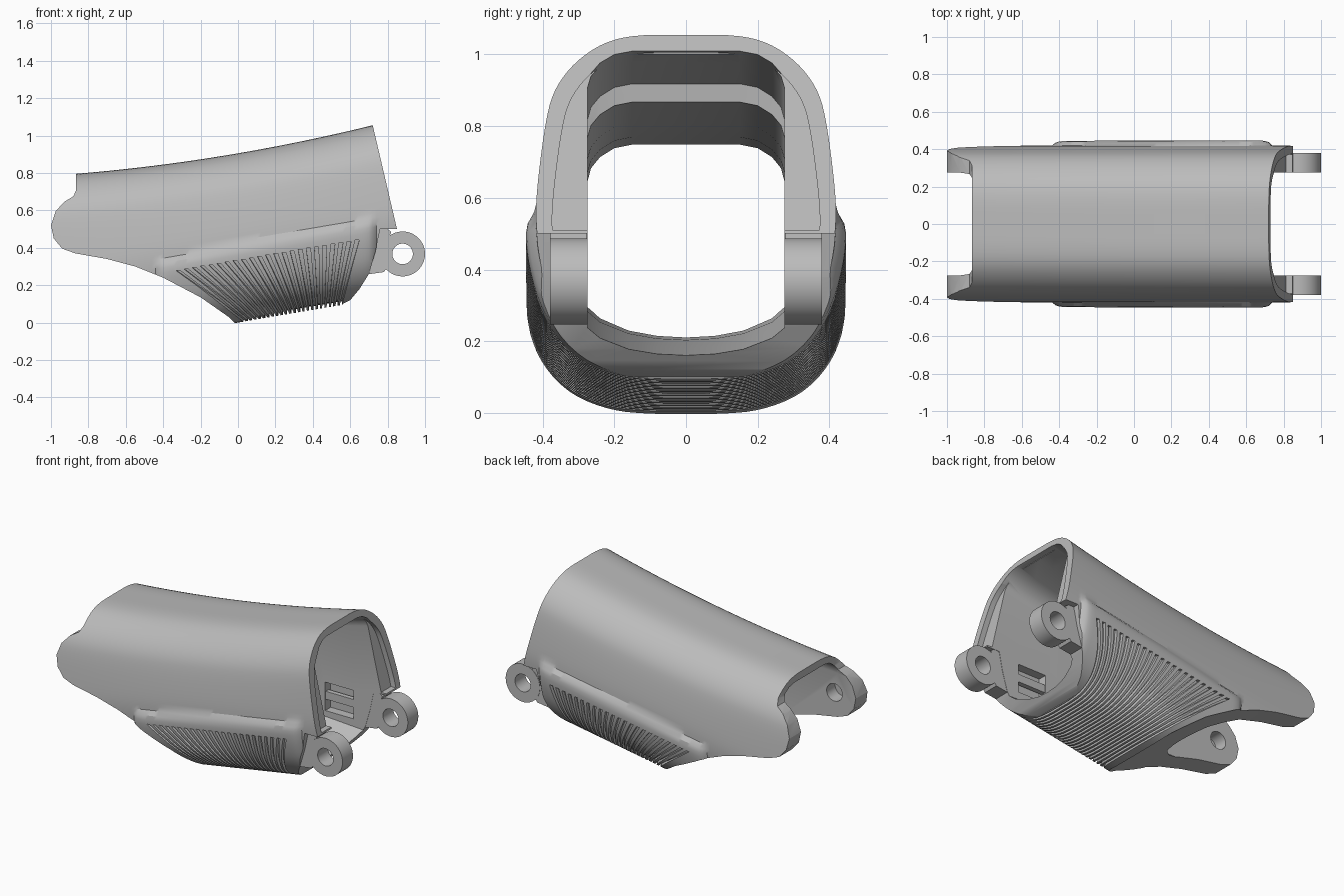
import bpy, bmesh, math
from mathutils import Vector

if "Cube" in bpy.data.objects:
    bpy.data.objects.remove(bpy.data.objects["Cube"])

grey = bpy.data.materials.new("light grey plastic")
grey.use_nodes = True
grey.diffuse_color = (0.5, 0.5, 0.5, 1)
grey.node_tree.nodes["Principled BSDF"].inputs["Base Color"].default_value = (0.5, 0.5, 0.5, 1)

SLOPE = 0.17  # rise of the underside along x


def finish(name, bm):
    bmesh.ops.recalc_face_normals(bm, faces=bm.faces)
    mesh = bpy.data.meshes.new(name)
    bm.to_mesh(mesh)
    bm.free()
    ob = bpy.data.objects.new(name, mesh)
    bpy.context.collection.objects.link(ob)
    mesh.materials.append(grey)
    return ob


def add_loft(bm, rings):
    rows = [[bm.verts.new(p) for p in ring] for ring in rings]
    n = len(rows[0])
    for a, b in zip(rows, rows[1:]):
        for i in range(n):
            j = (i + 1) % n
            bm.faces.new((a[i], a[j], b[j], b[i]))
    bm.faces.new(rows[0])
    bm.faces.new(rows[-1][::-1])


def loft(name, rings):
    bm = bmesh.new()
    add_loft(bm, rings)
    return finish(name, bm)


def prism(name, outline, y0, y1):
    return loft(name, [[(x, y, z) for x, z in outline] for y in (y0, y1)])


def circle(cx, cz, r, n=48):
    return [(cx + r * math.cos(math.tau * i / n), cz + r * math.sin(math.tau * i / n)) for i in range(n)]


def activate(ob):
    bpy.ops.object.select_all(action='DESELECT')
    ob.select_set(True)
    bpy.context.view_layer.objects.active = ob


def boolean(ob, cutter, operation='DIFFERENCE'):
    cutter.hide_render = True
    mod = ob.modifiers.new("cut", 'BOOLEAN')
    mod.operation, mod.solver, mod.object = operation, 'EXACT', cutter
    activate(ob)
    bpy.ops.object.modifier_apply(modifier=mod.name)
    bpy.data.objects.remove(cutter)


def smooth(ob):
    activate(ob)
    bpy.ops.object.shade_smooth_by_angle(angle=math.radians(30))


def mirror(half):
    return half + [(-y, z) for y, z in half[-2:0:-1]]


def chaikin(pts, rounds=2):
    for _ in range(rounds):
        out = []
        for (ay, az), (by, bz) in zip(pts, pts[1:] + pts[:1]):
            out += [(ay * .75 + by * .25, az * .75 + bz * .25), (ay * .25 + by * .75, az * .25 + bz * .75)]
        pts = out
    return pts


def roof(x):
    return 0.905 + 0.171 * x + 0.0515 * x * x


def section(x):
    t, s = roof(x), SLOPE * x
    half = [(0, t), (.14, t), (.23, t - .022), (.31, t - .08), (.365, t - .155), (.39, t - .24),
            (.415, .5 + s), (.42, .4 + s), (.41, .3 + s), (.375, .18 + s), (.3, .085 + s),
            (.2, .04 + s), (.1, .03 + s), (0, .03 + s)]
    return chaikin(mirror(half))


def normals(pts):
    n = len(pts)
    out = []
    for i in range(n):
        a, b = pts[i - 1], pts[(i + 1) % n]
        out.append(Vector((a[1] - b[1], b[0] - a[0])).normalized())
    return out


def ease(v):
    v = min(1, max(0, v))
    return math.sqrt(1 - (1 - v) ** 2)


# Outer skin, swelling out where the grip pad sits
rings = []
for c in range(97):
    x = -1.02 + c * 0.02
    pts = section(x)
    ring = []
    for (y, z), n in zip(pts, normals(pts)):
        swell = .03 * ease((.42 + .198 * x - z) / .07) * ease((.74 - x) / .07) * ease((x + .44) / .08)
        ring.append((x, y + n.x * swell, z + n.y * swell))
    rings.append(ring)
shell = loft("finger_shell", rings)

# Side silhouette: rear lobes, belly cut and slanted mouth
silhouette = [(-.872, 1.3), (-.865, .71), (-.88, .675), (-.93, .645), (-.975, .595), (-1, .52),
              (-.985, .45), (-.94, .395), (-.87, .37), (-.7, .34), (-.55, .3), (-.4, .24),
              (-.2, .135), (-.05, .03), (0, -.02), (.54, -.02), (.56, .1), (.6, .12), (.65, .18), (.7, .26),
              (.735, .38), (.76, .5), (.85, .5), (.663, 1.3)]
boolean(shell, prism("silhouette_cutter", silhouette, -.6, .6), 'INTERSECT')


# Through tunnel with a stepped ceiling and dished floor
def tunnel_ring(x, gap):
    top = roof(x) - gap
    floor = .215 - .058 * max(0, x + .3)
    half = [(0, top), (.15, top), (.2, top - .01), (.24, top - .035), (.265, top - .065), (.275, top - .1),
            (.275, floor + .08), (.24, floor + .05), (.16, floor + .018), (.08, floor + .004), (0, floor)]
    return [(x, y, z) for y, z in mirror(half)]


steps = [(-1.1, .045), (-.87, .047), (-.5, .063), (-.1, .082), (.33, .1), (.335, .05), (.6, .05), (1, .05)]
boolean(shell, loft("tunnel_cutter", [tunnel_ring(*s) for s in steps]))

# Shallow recess inside the slanted mouth
pts = section(.7)
inner = [(y - n.x * .045, z - n.y * .045) for (y, z), n in zip(pts, normals(pts))]
inner = [(y, max(z, .51)) for y, z in inner if z > .48]
boolean(shell, loft("mouth_cutter", [[(.72 + (1.055 - z) * .234 + d, y, z) for y, z in inner]
                                     for d in (-.035, .1)]))

# Grip grooves, fanned from the long upper edge to the short belly
base = section(0)
norm = normals(base)
low = [i for i, p in enumerate(base) if p[1] < .345]
bm = bmesh.new()
COUNT = 23
for g in range(COUNT):
    f = g / (COUNT - 1)
    top_x, low_x = -.33 + .97 * f, .035 + .515 * f
    strip = []
    for i in low:
        (y, z), n = base[i], norm[i]
        k = (.345 - z) / .315
        x = top_x + (low_x - top_x) * k
        w = .011 - .005 * k
        strip.append([(x + sx * w, y + n.x * d, z + n.y * d + SLOPE * x)
                      for sx, d in ((-1, .01), (1, .01), (1, .06), (-1, .06))])
    add_loft(bm, strip)
boolean(shell, finish("groove_cutter", bm))

# Blind pivot holes and inner pockets on both side walls
for side in (-1, 1):
    boolean(shell, prism("pivot_cutter", circle(-.85, .52, .055), side * .2, side * .36))
    pocket = [(.42, .29), (.62, .29), (.62, .47), (.42, .47)]
    boolean(shell, prism("pocket_cutter", pocket, side * .2, side * .33))
smooth(shell)

# Hinge knuckles with open pin holes, and a small bar in each pocket
arm = [(.64, .25), (.78, .27), (.8, .3), (.8, .44), (.82, .485), (.8, .5), (.64, .5)]
for side, label in ((-1, "front"), (1, "back")):
    knuckle = prism(label + "_hinge_knuckle", circle(.88, .367, .12, 64), side * .275, side * .38)
    boolean(knuckle, prism("pin_cutter", circle(.88, .367, .055), side * .2, side * .5))
    smooth(knuckle)
    prism(label + "_hinge_arm", arm, side * .277, side * .378)
    bar = prism(label + "_tie_bar", [(.41, .36), (.63, .36), (.63, .41), (.41, .41)], side * .28, side * .31)
    smooth(bar)
